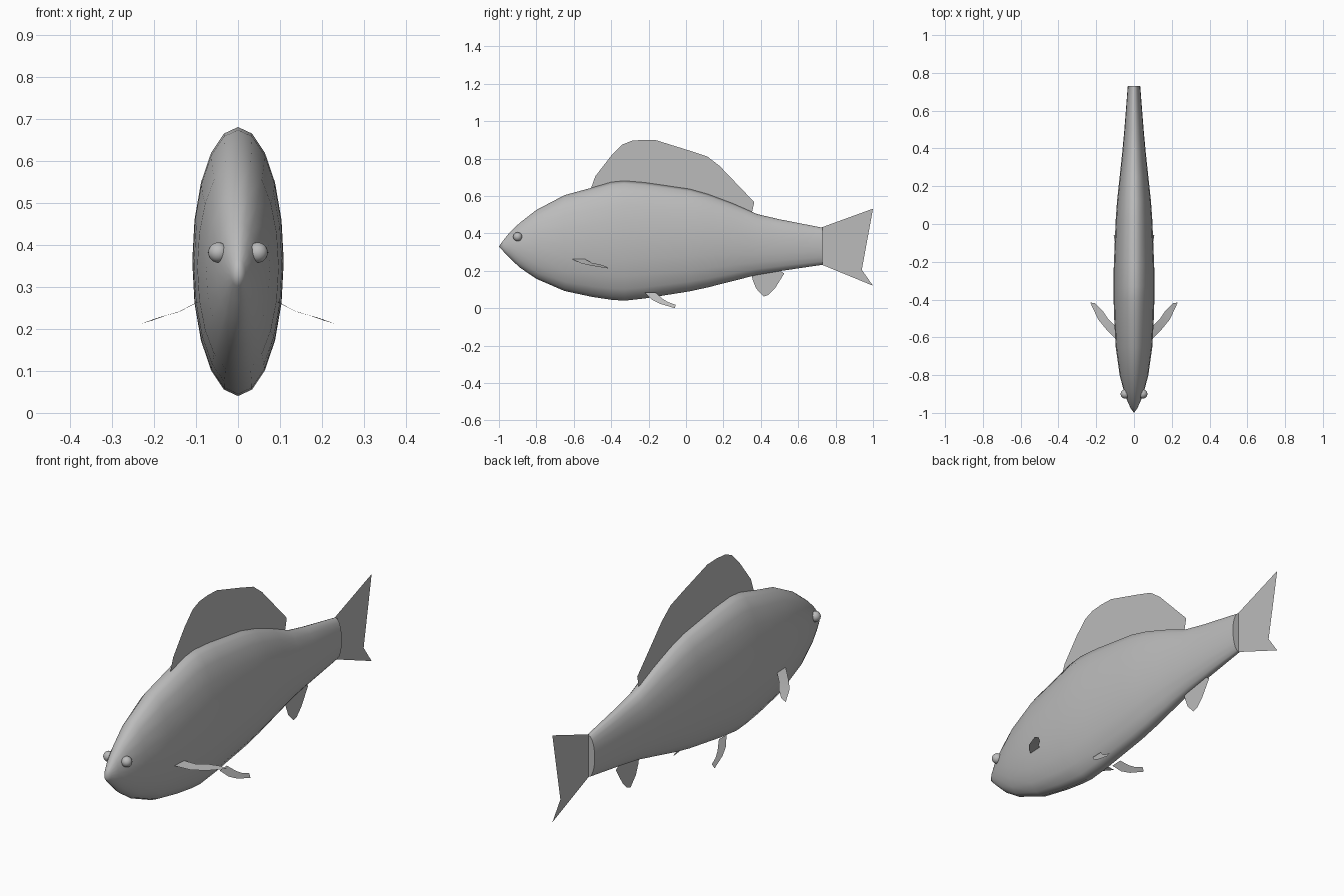
import bpy
import bmesh
from math import sin, cos, pi, radians

cube = bpy.data.objects.get("Cube")
if cube:
    bpy.data.objects.remove(cube, do_unlink=True)

grey = bpy.data.materials.new("fish grey")
grey.use_nodes = True
GREY = (0.5, 0.5, 0.5, 1)
grey.diffuse_color = GREY
grey.node_tree.nodes["Principled BSDF"].inputs["Base Color"].default_value = GREY


def finish(name, bm, smooth=False):
    """Turn a bmesh into a named, coloured object."""
    mesh = bpy.data.meshes.new(name)
    bm.to_mesh(mesh)
    bm.free()
    mesh.materials.append(grey)
    obj = bpy.data.objects.new(name, mesh)
    bpy.context.collection.objects.link(obj)
    if smooth:
        bpy.ops.object.select_all(action='DESELECT')
        obj.select_set(True)
        bpy.context.view_layer.objects.active = obj
        bpy.ops.object.shade_smooth_by_angle(angle=radians(50))
    return obj


def flat_fin(name, outline):
    """Thin fin in the middle plane from (y, z) points."""
    bm = bmesh.new()
    bm.faces.new([bm.verts.new((0, y, z)) for y, z in outline])
    bmesh.ops.triangulate(bm, faces=bm.faces[:])
    return finish(name, bm)


def side_fin(name, sections, side):
    """Thin curved fin from pairs of edge points, mirrored by side."""
    bm = bmesh.new()
    rows = [[bm.verts.new((side * x, y, z)) for x, y, z in pair] for pair in sections]
    for (a, b), (c, d) in zip(rows, rows[1:]):
        bm.faces.new((a, b, d, c) if side > 0 else (c, d, b, a))
    return finish(name, bm, smooth=True)


# Body: oval rings (y, top, bottom, half width) running back from the nose
RINGS = [
    (-0.975, 0.365, 0.302, 0.018), (-0.94, 0.408, 0.266, 0.034),
    (-0.89, 0.455, 0.218, 0.052), (-0.80, 0.525, 0.157, 0.076),
    (-0.65, 0.604, 0.092, 0.097), (-0.50, 0.645, 0.06, 0.105),
    (-0.40, 0.674, 0.045, 0.108), (-0.33, 0.681, 0.04, 0.109),
    (-0.22, 0.672, 0.052, 0.107), (0.02, 0.637, 0.09, 0.097),
    (0.12, 0.609, 0.112, 0.090), (0.25, 0.56, 0.145, 0.076),
    (0.38, 0.503, 0.178, 0.062), (0.50, 0.475, 0.198, 0.051),
    (0.73, 0.43, 0.232, 0.033),
]
SIDES = 20
bm = bmesh.new()
loops = []
for y, top, low, half in RINGS:
    mid, tall = (top + low) / 2, (top - low) / 2
    loops.append([bm.verts.new((half * sin(2 * pi * i / SIDES), y,
                                mid + tall * cos(2 * pi * i / SIDES)))
                  for i in range(SIDES)])
nose = bm.verts.new((0, -1, 0.33))
for i in range(SIDES):
    j = (i + 1) % SIDES
    bm.faces.new((nose, loops[0][i], loops[0][j]))
    for a, b in zip(loops, loops[1:]):
        bm.faces.new((a[i], b[i], b[j], a[j]))
bm.faces.new(loops[-1])
bmesh.ops.recalc_face_normals(bm, faces=bm.faces[:])
finish("body", bm, smooth=True)

# Fins in the middle plane
flat_fin("dorsal_fin", [
    (-0.51, 0.635), (-0.485, 0.705), (-0.40, 0.815), (-0.34, 0.875),
    (-0.29, 0.895), (-0.23, 0.90), (-0.16, 0.898), (0.01, 0.845),
    (0.115, 0.81), (0.18, 0.76), (0.365, 0.567), (0.35, 0.50),
    (0.12, 0.59), (-0.33, 0.65)])
flat_fin("tail_fin", [
    (0.72, 0.43), (1.0, 0.532), (0.94, 0.445), (0.905, 0.375), (0.895, 0.327),
    (0.905, 0.28), (0.94, 0.205), (1.0, 0.12), (0.72, 0.235)])
flat_fin("anal_fin", [
    (0.35, 0.19), (0.355, 0.155), (0.375, 0.105), (0.415, 0.062),
    (0.44, 0.07), (0.475, 0.105), (0.525, 0.185), (0.49, 0.21)])

# Paired fins: front and back edge at each section, from root to tip
PECTORAL = [
    ((0.09, -0.615, 0.266), (0.09, -0.55, 0.268)),
    ((0.145, -0.56, 0.239), (0.135, -0.505, 0.243)),
    ((0.19, -0.505, 0.227), (0.165, -0.46, 0.234)),
    ((0.232, -0.415, 0.212), (0.205, -0.42, 0.22)),
]


def pelvic_point(y, z):
    return (0.058 + (0.083 - z) * 0.6, y, z)


PELVIC = [(pelvic_point(*a), pelvic_point(*b)) for a, b in [
    ((-0.22, 0.083), (-0.165, 0.085)), ((-0.185, 0.047), (-0.125, 0.05)),
    ((-0.14, 0.024), (-0.095, 0.032)), ((-0.06, 0.0), (-0.055, 0.018))]]

for word, side in (("left", 1), ("right", -1)):
    side_fin(word + "_pectoral_fin", PECTORAL, side)
    side_fin(word + "_pelvic_fin", PELVIC, side)

    # Eyes
    bm = bmesh.new()
    bmesh.ops.create_uvsphere(bm, u_segments=20, v_segments=12, radius=0.024)
    bmesh.ops.translate(bm, verts=bm.verts[:], vec=(side * 0.047, -0.9, 0.382))
    finish(word + "_eye", bm, smooth=True)
